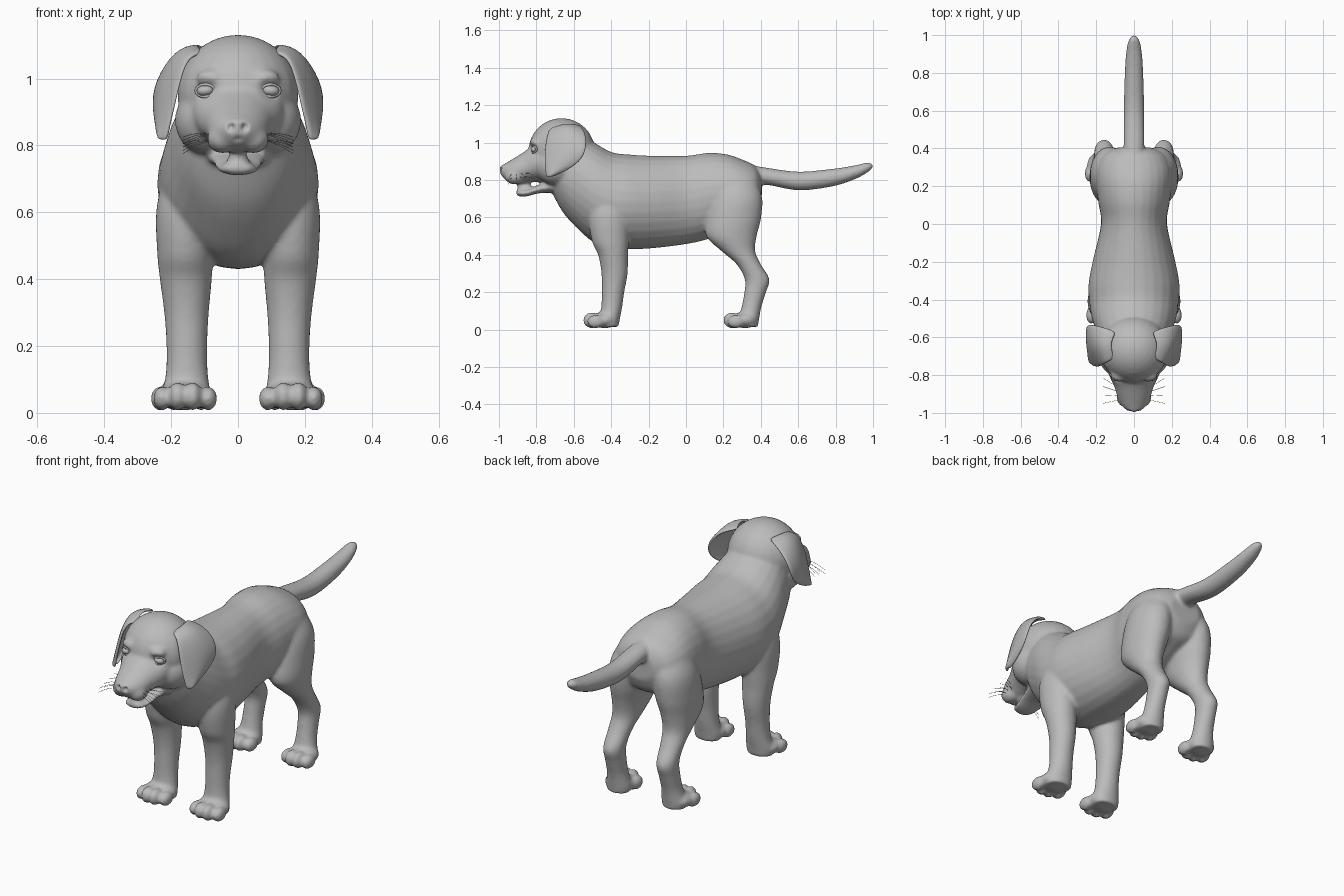
import bpy, bmesh, math
from mathutils import Vector, Matrix

cube = bpy.data.objects.get("Cube")
if cube:
    bpy.data.objects.remove(cube, do_unlink=True)

coat = bpy.data.materials.new("plain_grey")
coat.use_nodes = True
GREY = (0.5, 0.5, 0.5, 1)
coat.diffuse_color = GREY
coat.node_tree.nodes["Principled BSDF"].inputs["Base Color"].default_value = GREY


def add_object(name, data):
    obj = bpy.data.objects.new(name, data)
    bpy.context.collection.objects.link(obj)
    data.materials.append(coat)
    return obj


def finish(name, bm):
    bmesh.ops.recalc_face_normals(bm, faces=bm.faces)
    for face in bm.faces:
        face.smooth = True
    mesh = bpy.data.meshes.new(name)
    bm.to_mesh(mesh)
    bm.free()
    return add_object(name, mesh)


def spline(rows, steps=5):
    """Catmull-Rom interpolation through rows of numbers."""
    out = []
    last = len(rows) - 1
    for i in range(last):
        a, b, c, d = (rows[max(i - 1, 0)], rows[i], rows[i + 1], rows[min(i + 2, last)])
        for s in range(steps):
            t = s / steps
            out.append([q + t * (r - p + t * (2 * p - 5 * q + 4 * r - w
                        + t * (3 * (q - r) + w - p))) / 2
                        for p, q, r, w in zip(a, b, c, d)])
    out.append(list(rows[-1]))
    return out


def loft(bm, sections, place, sides=28):
    """Skin a closed tube; place(section, cos, sin) gives each ring point."""
    rings = []
    for sec in spline(sections):
        angles = [math.tau * k / sides for k in range(sides)]
        rings.append([bm.verts.new(place(sec, math.cos(a), math.sin(a))) for a in angles])
    for lower, upper in zip(rings, rings[1:]):
        for k in range(sides):
            n = (k + 1) % sides
            bm.faces.new((lower[k], lower[n], upper[n], upper[k]))
    bm.faces.new(rings[0])
    bm.faces.new(rings[-1])


def along_y(bm, sections):
    # section: y, top, bottom, half width
    loft(bm, sections, lambda s, c, n: (
        s[3] * c, s[0], (s[1] + s[2]) / 2 + n * (s[1] - s[2]) / 2))


def along_z(bm, sections, side):
    # section: z, x, y, half width, half depth
    loft(bm, sections, lambda s, c, n: (side * (s[1] + s[3] * c), s[2] + s[4] * n, s[0]))


def ball(bm, centre, radii, tilt=0):
    matrix = (Matrix.Translation(centre) @ Matrix.Rotation(tilt, 4, "Y")
              @ Matrix.Diagonal((*radii, 1)))
    bmesh.ops.create_uvsphere(bm, u_segments=24, v_segments=16, radius=1, matrix=matrix)


TORSO = [(-.73, 1.0, .76, .11), (-.66, 1.04, .63, .165), (-.57, 1.04, .53, .2),
         (-.49, 1.0, .465, .225), (-.4, .95, .435, .238), (-.31, .937, .43, .24),
         (-.18, .93, .435, .215), (0, .93, .457, .175), (.12, .945, .485, .19),
         (.22, .937, .53, .2), (.3, .91, .57, .195), (.37, .875, .61, .16),
         (.405, .82, .68, .09)]
TAIL = [(.3, .89, .76, .05), (.42, .868, .775, .055), (.6, .845, .745, .054),
        (.78, .86, .765, .05), (.9, .878, .803, .043), (.97, .894, .84, .03),
        (1.0, .885, .865, .01)]
MUZZLE = [(-.72, 1.03, .78, .16), (-.8, 1.0, .79, .133), (-.86, .955, .783, .105),
          (-.92, .917, .78, .086), (-.965, .89, .8, .062), (-.993, .875, .83, .03)]
JAW = [(-.68, .81, .73, .1), (-.78, .778, .73, .078), (-.85, .75, .713, .064),
       (-.89, .75, .712, .05), (-.908, .742, .722, .028)]
FRONT_LEG = [(.78, .13, -.4, .07, .08), (.62, .155, -.41, .088, .11),
             (.48, .158, -.405, .084, .1), (.4, .156, -.39, .078, .08),
             (.3, .154, -.382, .067, .07), (.2, .153, -.39, .061, .06),
             (.12, .153, -.397, .063, .056), (.05, .155, -.41, .074, .055),
             (.015, .155, -.41, .068, .05)]
HIND_LEG = [(.84, .09, .26, .07, .09), (.72, .122, .27, .1, .135),
            (.6, .135, .255, .1, .147), (.5, .145, .243, .087, .135),
            (.42, .15, .28, .07, .09), (.35, .155, .335, .058, .065),
            (.27, .158, .38, .052, .066), (.2, .16, .37, .05, .058),
            (.12, .162, .35, .053, .053), (.05, .165, .335, .066, .055),
            (.015, .165, .335, .06, .05)]

# Body parts, overlapped and later fused into one skin
skin = bmesh.new()
for part in (TORSO, TAIL, MUZZLE, JAW):
    along_y(skin, part)
ball(skin, (0, -.665, .955), (.182, .178, .176))       # cranium
ball(skin, (0, -.976, .858), (.037, .022, .024))       # nose
ball(skin, (0, -.862, .762), (.032, .04, .016))        # tongue
for side in (1, -1):
    ball(skin, (side * .085, -.69, .875), (.104, .115, .105))       # cheek
    ball(skin, (side * .045, -.915, .82), (.048, .055, .044))       # lip
    ball(skin, (side * .075, -.8, 1.0), (.05, .035, .03))           # brow
    along_z(skin, FRONT_LEG, side)
    along_z(skin, HIND_LEG, side)
    for x, y, width in ((.158, -.435, 1), (.172, .315, .9)):
        ball(skin, (side * x, y, .052), (.085 * width, .07, .044))  # paw
        for i in range(4):
            off = (i - 1.5) * .046 * width
            mid = i in (1, 2)
            ball(skin, (side * (x + off), y - (.07 if mid else .048), .05 if mid else .043),
                 (.027, .046, .043 if mid else .036))               # toe
base = finish("fused_body", skin)

remesh = base.modifiers.new("fuse", "REMESH")
remesh.mode = "VOXEL"
remesh.voxel_size = .0085
remesh.use_smooth_shade = True
relax = base.modifiers.new("relax", "SMOOTH")
relax.factor = .5
relax.iterations = 9
graph = bpy.context.evaluated_depsgraph_get()
fused = bpy.data.meshes.new_from_object(base.evaluated_get(graph))
bpy.data.objects.remove(base, do_unlink=True)


def dent(mesh, centre, radius, push):
    for v in mesh.vertices:
        d = (v.co - Vector(centre)).length / radius
        if d < 1:
            v.co += Vector(push) * (1 - d * d) ** 2


# Nostrils, nose groove and eye sockets pressed into the skin
for side in (1, -1):
    dent(fused, (side * .02, -.99, .855), .016, (0, .02, 0))
    dent(fused, (side * .097, -.822, .965), .045, (0, .012, 0))
dent(fused, (0, -.975, .825), .018, (0, .012, .004))
body = add_object("body", fused) if not fused.materials else None
if body is None:
    body = bpy.data.objects.new("body", fused)
    bpy.context.collection.objects.link(body)
for poly in fused.polygons:
    poly.use_smooth = True

# Ears: front and back edge of each row, from the head down to the tip
EAR = [((.1, -.71, 1.075), (.09, -.57, 1.09)), ((.148, -.735, 1.07), (.18, -.54, 1.065)),
       ((.172, -.752, 1.0), (.245, -.528, .99)), ((.19, -.757, .92), (.25, -.55, .91)),
       ((.205, -.752, .86), (.23, -.63, .855)), ((.212, -.745, .815), (.215, -.715, .82))]
COLUMNS = 6


def ear(name, side):
    bm = bmesh.new()
    grid = []
    for front, back in EAR:
        row = []
        for k in range(COLUMNS + 1):
            t = k / COLUMNS
            p = Vector(front).lerp(Vector(back), t)
            p.x += .022 * math.sin(math.pi * t)
            p.z += .016 * math.sin(math.pi * t) * (front[2] > 1)
            row.append(bm.verts.new((side * p.x, p.y, p.z)))
        grid.append(row)
    for a, b in zip(grid, grid[1:]):
        for k in range(COLUMNS):
            bm.faces.new((a[k], a[k + 1], b[k + 1], b[k]))
    obj = finish(name, bm)
    shell = obj.modifiers.new("thickness", "SOLIDIFY")
    shell.thickness = .016
    shell.offset = 0
    obj.modifiers.new("round", "SUBSURF").levels = 2
    obj.modifiers["round"].render_levels = 2


def whiskers(name, side):
    curve = bpy.data.curves.new(name, "CURVE")
    curve.dimensions = "3D"
    curve.bevel_depth = .0009
    curve.bevel_resolution = 0
    for i in range(8):
        row, rank = divmod(i, 4)
        y, z = -.93 + .02 * rank, .835 - .02 * row
        line = curve.splines.new("POLY")
        line.points.add(4)
        for k, point in enumerate(line.points):
            t = k / 4
            point.co = (side * (.075 + .09 * t), y + (.025 * rank - .02) * t,
                        z + (.01 * rank - .015) * t - .025 * t * t, 1)
    add_object(name, curve)


for label, side in (("left", 1), ("right", -1)):
    ear(label + "_ear", side)
    whiskers(label + "_whiskers", side)
    # Eyeball with a rolled lid around it
    eye = bmesh.new()
    ball(eye, (side * .097, -.808, .964), (.026, .022, .017), side * .1)
    finish(label + "_eye", eye)
    lid = bmesh.new()
    loop = [math.tau * k / 16 for k in range(17)]
    loft(lid, [(math.cos(a), math.sin(a)) for a in loop], lambda s, c, n: (
        side * (.097 + s[0] * (.028 + .005 * c)),
        -.818 + .018 * abs(s[0]) * (s[0] > 0) + .006 * n,
        .964 + s[1] * (.018 + .005 * c)), sides=8)
    finish(label + "_eyelid", lid)
